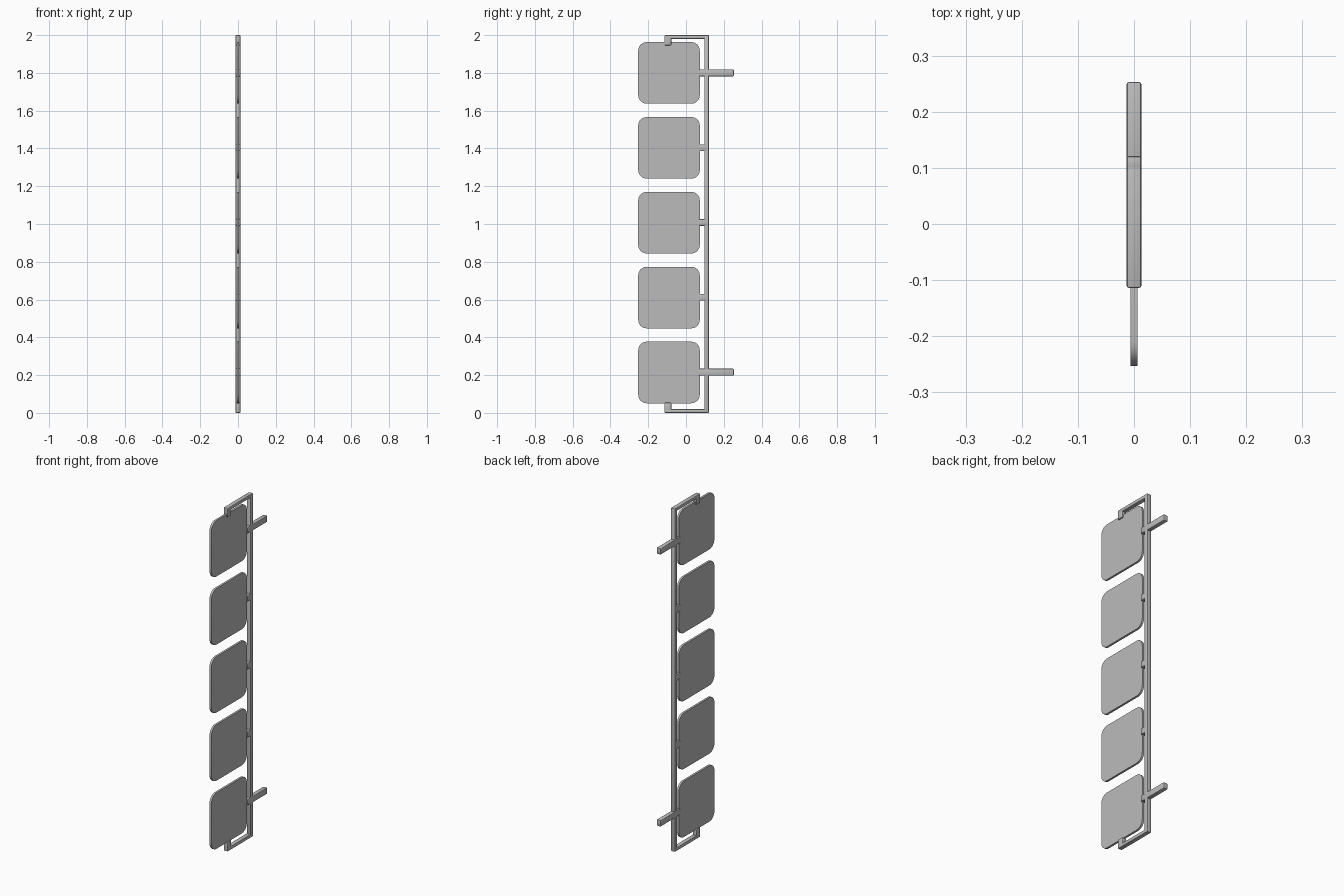
import bpy

cube = bpy.data.objects.get("Cube")
if cube:
    bpy.data.objects.remove(cube, do_unlink=True)

grey = bpy.data.materials.new("light_grey")
grey.use_nodes = True
color = (0.5, 0.5, 0.5, 1)
grey.diffuse_color = color
grey.node_tree.nodes["Principled BSDF"].inputs["Base Color"].default_value = color


def finish(obj):
    obj.data.materials.append(grey)
    bpy.ops.object.select_all(action="DESELECT")
    obj.select_set(True)
    bpy.context.view_layer.objects.active = obj
    bpy.ops.object.shade_smooth_by_angle()


def bar(name, width, y0, y1, z0, z1, bevel=0.004):
    """Softened box centred on x = 0."""
    bpy.ops.mesh.primitive_cube_add(size=1, location=(0, (y0 + y1) / 2, (z0 + z1) / 2))
    obj = bpy.context.object
    obj.name = name
    obj.scale = (width, y1 - y0, z1 - z0)
    bpy.ops.object.transform_apply(location=False, rotation=False, scale=True)
    mod = obj.modifiers.new("soft_edges", "BEVEL")
    mod.width = bevel
    mod.segments = 2
    bpy.ops.object.modifier_apply(modifier=mod.name)
    finish(obj)
    return obj


def panel(name, z):
    """Thin square plate with rounded corners, standing in the y-z plane."""
    bpy.ops.mesh.primitive_cube_add(size=1, location=(0, -0.09, z))
    obj = bpy.context.object
    obj.name = name
    obj.scale = (0.012, 0.326, 0.326)
    bpy.ops.object.transform_apply(location=False, rotation=False, scale=True)
    weights = obj.data.attributes.new("bevel_weight_edge", "FLOAT", "EDGE")
    for edge in obj.data.edges:
        a, b = (obj.data.vertices[i].co for i in edge.vertices)
        weights.data[edge.index].value = 1.0 if abs(a.x - b.x) > 0.001 else 0.0
    mod = obj.modifiers.new("round_corners", "BEVEL")
    mod.limit_method = "WEIGHT"
    mod.width = 0.045
    mod.segments = 6
    bpy.ops.object.modifier_apply(modifier=mod.name)
    finish(obj)


# Hanging panels, with a bracket joining each to the post
for i in range(5):
    z = 0.216 + i * 0.396
    panel(f"panel_{i + 1}", z - 0.001 + (2 - i) * -0.0005)
    end = 0.253 if i in (0, 4) else 0.112
    kind = "wall_bracket" if i in (0, 4) else "panel_clip"
    bar(f"{kind}_{i + 1}", 0.026, 0.068, end, z - 0.018, z + 0.018)

# Post and the hooked arms at both ends
bar("post", 0.026, 0.097, 0.121, 0, 2)
for side, low in (("bottom", True), ("top", False)):
    span = lambda depth: (0, depth) if low else (2 - depth, 2)
    bar(f"{side}_arm", 0.026, -0.114, 0.121, *span(0.02))
    bar(f"{side}_hook", 0.026, -0.114, -0.078, *span(0.054))
